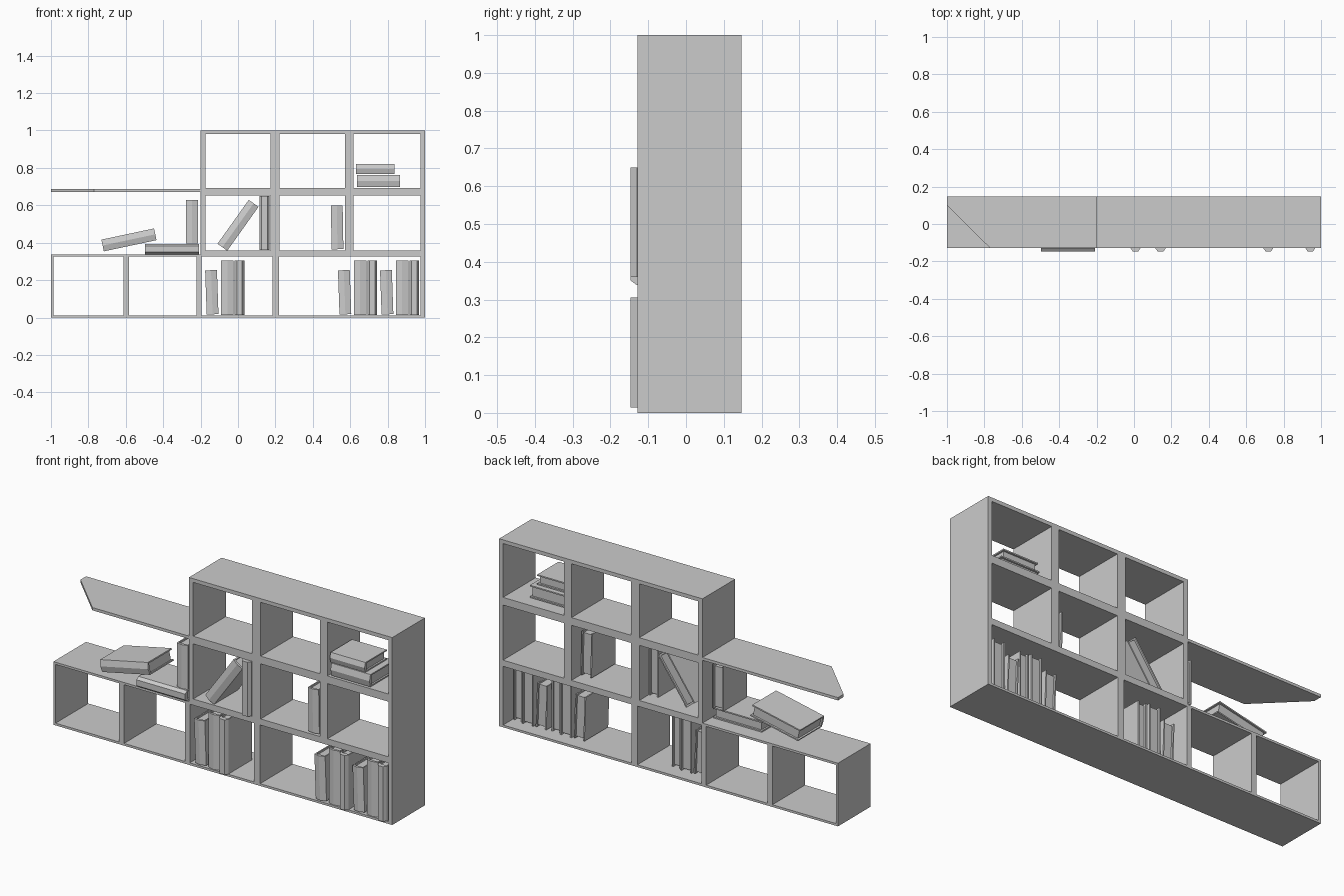
import bpy, bmesh
from math import radians
from mathutils import Matrix

if "Cube" in bpy.data.objects:
    bpy.data.objects.remove(bpy.data.objects["Cube"])

FRONT, BACK = -0.128, 0.147


def finish(bm, name):
    bmesh.ops.recalc_face_normals(bm, faces=bm.faces)
    me = bpy.data.meshes.new(name)
    bm.to_mesh(me)
    bm.free()
    ob = bpy.data.objects.new(name, me)
    bpy.context.collection.objects.link(ob)
    return ob


def add_prism(bm, pts, vec):
    """Extrude a planar outline of 3D points along vec."""
    face = bm.faces.new([bm.verts.new(p) for p in pts])
    res = bmesh.ops.extrude_face_region(bm, geom=[face], use_keep_orig=True)
    verts = [g for g in res["geom"] if isinstance(g, bmesh.types.BMVert)]
    bmesh.ops.translate(bm, verts=verts, vec=vec)


def board(name, x0, x1, z0, z1):
    bm = bmesh.new()
    pts = [(x0, FRONT, z0), (x1, FRONT, z0), (x1, FRONT, z1), (x0, FRONT, z1)]
    add_prism(bm, pts, (0, BACK - FRONT, 0))
    finish(bm, name)


def book(name, x, z, t, h, angle=0, d=0.2, kind="flat"):
    """Hardback centred at x, z: folded cover with a recessed page block."""
    c = 0.007
    if kind == "round":
        y0, spine = -0.13, [(-t * 0.28, -0.0165), (t * 0.28, -0.0165)]
    else:
        y0, spine = -0.119, [(0, -0.008)]
    a = t / 2
    outline = ([(-a, d), (-a, 0)] + spine +
               [(a, 0), (a, d), (a - c, d), (a - c, c), (c - a, c), (c - a, d)])
    bm = bmesh.new()
    add_prism(bm, [(p, q, -h / 2) for p, q in outline], (0, 0, h))
    # page block
    e, k = h / 2 - 0.009, a - c
    add_prism(bm, [(-k, c, -e), (k, c, -e), (k, d - 0.01, -e), (-k, d - 0.01, -e)],
              (0, 0, 2 * e))
    bmesh.ops.transform(bm, verts=bm.verts, matrix=Matrix.Translation((x, y0, z))
                        @ Matrix.Rotation(radians(angle), 4, 'Y'))
    finish(bm, name)


# horizontal boards
board("base_board", -1, 1, 0, 0.012)
board("low_top", -1, -0.2, 0.325, 0.337)
board("tall_deck_1", -0.2, 0.977, 0.325, 0.358)
board("tall_deck_2", -0.2, 0.977, 0.652, 0.693)
board("tall_top", -0.2, 1, 0.98, 1)

# upright panels
board("left_side", -1, -0.987, 0.012, 0.325)
board("right_side", 0.977, 1, 0.012, 0.98)
for i, (x0, x1) in enumerate([(-0.613, -0.583), (-0.222, -0.195), (0.184, 0.22)]):
    board(f"low_divider_{i}", x0, x1, 0.012, 0.325)
for row, (z0, z1) in enumerate([(0.358, 0.652), (0.693, 0.98)]):
    for i, (x0, x1) in enumerate([(-0.2, -0.175), (0.173, 0.223), (0.573, 0.618)]):
        board(f"tall_divider_{row}_{i}", x0, x1, z0, z1)

# floating shelf with a clipped front corner
bm = bmesh.new()
add_prism(bm, [(-0.77, FRONT, 0.672), (-0.2, FRONT, 0.672), (-0.2, BACK, 0.672),
               (-1, BACK, 0.672), (-1, 0.1, 0.672)], (0, 0, 0.015))
finish(bm, "floating_shelf")

# repeated trios of standing books
for i, x in enumerate([-0.14, 0.57, 0.795]):
    book(f"short_book_{i}", x, 0.135, 0.063, 0.236, -2)
    book(f"tall_book_{i}", x + 0.083, 0.16, 0.066, 0.292)
    book(f"round_book_{i}", x + 0.148, 0.16, 0.052, 0.292, kind="round")

# books in the middle row
book("leaning_book", 0.0, 0.493, 0.064, 0.288, 35.5)
book("round_book_mid", 0.142, 0.505, 0.055, 0.29, kind="round")
book("short_book_mid", 0.53, 0.482, 0.063, 0.234, -1)

# books on the low top
book("flat_round_book", -0.353, 0.366, 0.056, 0.288, 90, kind="round")
book("tilted_book", -0.583, 0.415, 0.064, 0.288, 78)
book("short_book_low", -0.245, 0.512, 0.064, 0.234)

# stack in the upper right cubby
book("stack_book_bottom", 0.75, 0.73, 0.066, 0.23, 90)
book("stack_book_top", 0.733, 0.793, 0.053, 0.205, 90, d=0.18)
